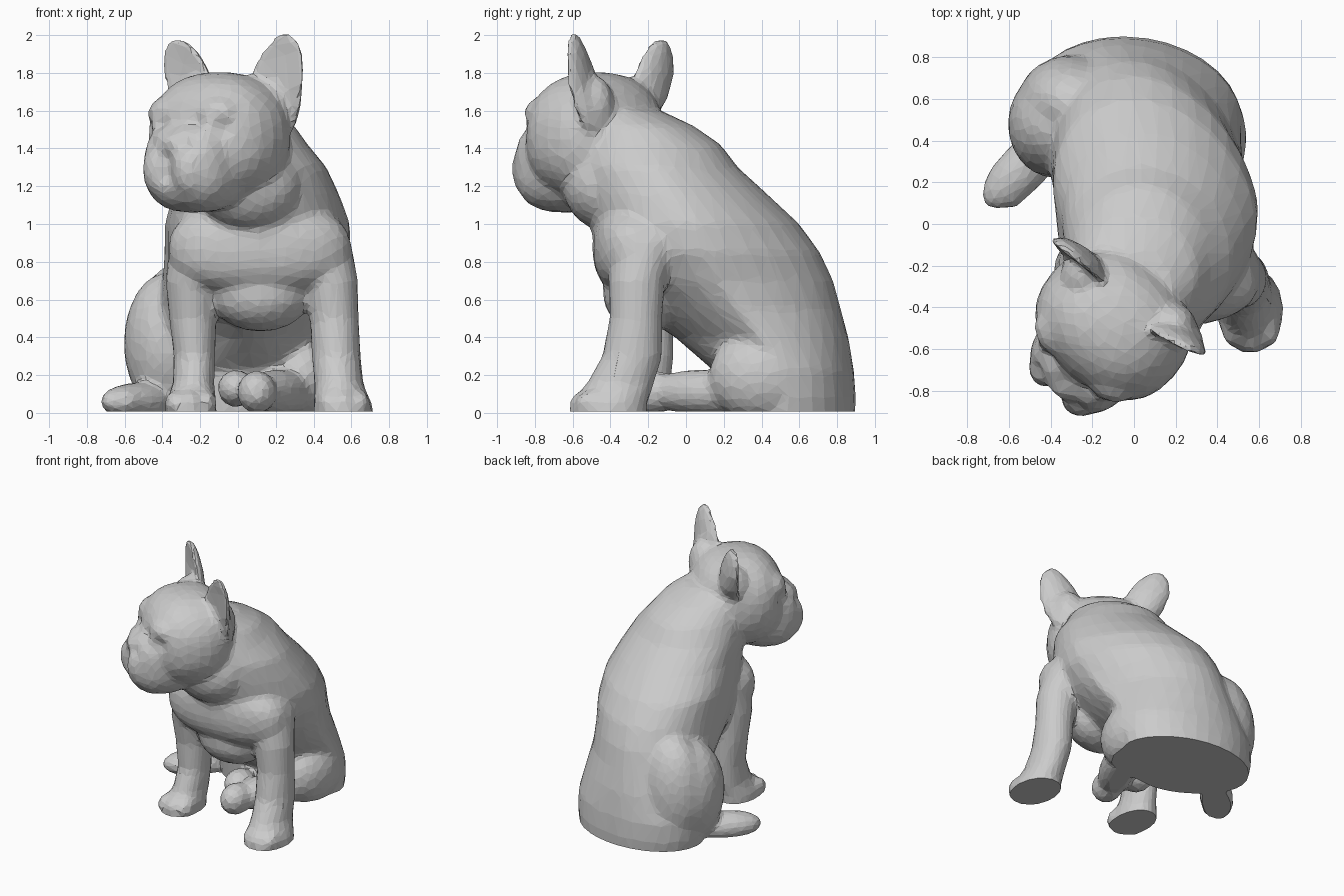
import bpy, bmesh, math
from mathutils import Vector, Matrix

if "Cube" in bpy.data.objects:
    bpy.data.objects.remove(bpy.data.objects["Cube"])

bm = bmesh.new()
F = Vector((-.66, -.75, 0)).normalized()      # direction the head faces
S = Vector((-F.y, F.x, 0))                    # sideways across the head
HEAD = Vector((-.1, -.48, 1.46))


def head_pt(f, s, u):
    return HEAD + F * f + S * s + Vector((0, 0, u))


def ellipsoid(c, r, yaw=0, tilt=0, box=1):
    """Ellipsoid; box below 1 pushes it towards a rounded block."""
    m = (Matrix.Translation(c) @ Matrix.Rotation(yaw, 4, 'Z')
         @ Matrix.Rotation(tilt, 4, 'Y') @ Matrix.Diagonal((*r, 1)))
    new = bmesh.ops.create_uvsphere(bm, u_segments=28, v_segments=18, radius=1)["verts"]
    for v in new:
        v.co = m @ Vector([math.copysign(abs(k) ** box, k) for k in v.co])


def head_ball(f, s, u, r, tilt=0, box=1):
    ellipsoid(head_pt(f, s, u), r, math.atan2(F.y, F.x), tilt, box)


def bridge(rings):
    n = len(rings[0])
    vs = [[bm.verts.new(p) for p in ring] for ring in rings]
    for a, b in zip(vs, vs[1:]):
        for i in range(n):
            bm.faces.new((a[i], a[(i + 1) % n], b[(i + 1) % n], b[i]))
    bm.faces.new(vs[0][::-1])
    bm.faces.new(vs[-1])


def stack(slices, n=32):
    """Slices: z, centre x, y, radius x, y, then front taper and rear sideways skew."""
    rings = []
    for z, x, y, rx, ry, *extra in slices:
        taper, skew = extra or (0, 0)
        ring = []
        for i in range(n):
            c, s = math.cos(2 * math.pi * i / n), math.sin(2 * math.pi * i / n)
            ring.append((x + rx * c * (1 + taper * min(0, s)) - skew * max(0, s), y + ry * s, z))
        rings.append(ring)
    bridge(rings)


def ear(slices, across, n=24):
    """Cupped blade: z, centre x, centre y, half width, back depth."""
    a = Vector(across).normalized()
    b = Vector((-a.y, a.x, 0))
    rings = []
    for z, x, y, w, d in slices:
        ring = []
        for i in range(n):
            t = 2 * math.pi * i / n
            s = math.sin(t)
            v = d * s if s > 0 else -d * .15 * s
            ring.append(Vector((x, y, z)) + a * w * math.cos(t) + b * v)
        rings.append(ring)
    bridge(rings)


# torso, from seat to neck
stack([(-.08, 0, .53, .49, .36, .2, .04), (0, 0, .53, .5, .365, .2, .04),
       (.08, 0, .53, .515, .37, .2, .05), (.22, 0, .52, .52, .37, .2, .06),
       (.4, .03, .4, .49, .46, .45, .08), (.55, .06, .27, .47, .55, .42, .1),
       (.7, .085, .17, .47, .61, .17, .11), (.85, .11, .11, .485, .6, 0, .12),
       (1, .11, .05, .485, .55, 0, .12), (1.15, .1, -.05, .44, .49, 0, .08),
       (1.3, .07, -.15, .4, .425, 0, .04), (1.42, .03, -.2, .34, .385), (1.52, .01, -.25, .29, .29),
       (1.6, -.03, -.33, .22, .2)])
ellipsoid((.12, -.22, .63), (.27, .22, .2))              # breast
ellipsoid((.115, -.27, .87), (.485, .225, .25), box=.85)  # shoulders
ellipsoid((.06, -.42, 1.2), (.28, .23, .235))            # throat

# front legs with paws
stack([(-.08, .56, -.42, .165, .21), (.05, .555, -.41, .155, .205), (.15, .535, -.35, .13, .18),
       (.3, .52, -.285, .13, .16), (.5, .51, -.265, .13, .14), (.7, .49, -.26, .145, .15),
       (.9, .45, -.22, .15, .17), (1.05, .4, -.17, .12, .14)])
stack([(-.08, -.25, -.31, .14, .2), (.05, -.25, -.3, .135, .19), (.15, -.235, -.24, .11, .16),
       (.3, -.23, -.2, .11, .135), (.5, -.24, -.2, .125, .135), (.7, -.24, -.22, .145, .15),
       (.9, -.21, -.2, .15, .17), (1.05, -.16, -.16, .12, .14)])
for x, y in ((.56, -.53), (-.25, -.42)):                 # toes
    for k in (-1, 0, 1):
        ellipsoid((x + k * .085, y + abs(k) * .03, .05), (.055, .09, .07))

# hind legs
ellipsoid((-.38, .48, .37), (.225, .26, .37))
ellipsoid((-.3, .58, .38), (.26, .23, .42))
ellipsoid((-.53, .27, .06), (.26, .12, .1), math.atan2(-.2, -.2))
ellipsoid((-.61, .18, .06), (.11, .11, .08))
ellipsoid((.34, .41, .19), (.2, .29, .25))
ellipsoid((.22, .1, .11), (.36, .13, .12), math.atan2(-.5, -.25))
ellipsoid((.1, -.17, .11), (.105, .13, .115))
ellipsoid((-.01, .03, .13), (.1, .13, .1))

# skull, muzzle, jaw, brows, jowls, nose
head_ball(0, 0, 0, (.33, .385, .345), box=.88)
head_ball(.2, .01, -.15, (.24, .26, .25), box=.75)
head_ball(.2, .01, -.26, (.21, .2, .11))
head_ball(.39, .01, -.03, (.05, .08, .05))
for s in (-1, 1):
    head_ball(.2, s * .16, .12, (.11, .14, .1))
    head_ball(.27, s * .1 + .01, -.17, (.19, .12, .18), box=.9)
    head_ball(.27, s * .18, .06, (.05, .05, .05))

# ears with roots
ellipsoid((.19, -.49, 1.62), (.11, .11, .17))
ellipsoid((-.24, -.25, 1.63), (.11, .11, .15))
ear([(1.5, .22, -.51, .08, .08), (1.62, .215, -.56, .125, .11), (1.72, .205, -.575, .145, .09),
     (1.82, .205, -.58, .155, .08), (1.91, .23, -.595, .12, .065), (1.975, .24, -.61, .08, .055),
     (2.015, .24, -.615, .04, .04)], (.92, -.38, 0))
ear([(1.52, -.24, -.27, .09, .08), (1.66, -.265, -.22, .14, .11), (1.8, -.285, -.185, .165, .09),
     (1.9, -.31, -.165, .13, .07), (1.95, -.325, -.155, .09, .06), (1.985, -.335, -.15, .045, .04)],
    (.78, -.62, 0))

# fuse the parts into one skin
bmesh.ops.recalc_face_normals(bm, faces=bm.faces)
src = bpy.data.meshes.new("dog_parts")
bm.to_mesh(src)
bm.free()
dog = bpy.data.objects.new("sitting_dog", src)
bpy.context.collection.objects.link(dog)
rm = dog.modifiers.new("fuse", 'REMESH')
rm.mode = 'VOXEL'
rm.voxel_size = .017
sm = dog.modifiers.new("soften", 'SMOOTH')
sm.factor = .5
sm.iterations = 18
deps = bpy.context.evaluated_depsgraph_get()
skin = bpy.data.meshes.new_from_object(dog.evaluated_get(deps))
dog.modifiers.clear()

# face creases: nose stop, lip split, eye corners
dents = [((.38, 0, .06), .05, .02), ((.44, 0, -.12), .05, .03), ((.44, 0, -.2), .05, .03)]
for s in (-1, 1):
    dents += [((.33, s * .11, .05), .05, .025), ((.25, s * .25, .05), .05, .02),
              ((.4, s * .12, -.04), .045, .02)]
bm = bmesh.new()
bm.from_mesh(skin)
for loc, rad, depth in dents:
    c = head_pt(*loc)
    for v in bm.verts:
        d = (v.co - c).length / rad
        if d < 2:
            v.co -= F * depth * math.exp(-d * d)

# flat underside
bmesh.ops.bisect_plane(bm, geom=bm.verts[:] + bm.edges[:] + bm.faces[:],
                       plane_co=(0, 0, .008), plane_no=(0, 0, 1), clear_inner=True)
bmesh.ops.holes_fill(bm, edges=[e for e in bm.edges if e.is_boundary], sides=0)
bmesh.ops.triangulate(bm, faces=bm.faces)
bmesh.ops.recalc_face_normals(bm, faces=bm.faces)
bm.to_mesh(skin)
bm.free()
dog.data = skin
for p in skin.polygons:
    p.use_smooth = False

# coarse facets
dec = dog.modifiers.new("facets", 'DECIMATE')
dec.ratio = .06
